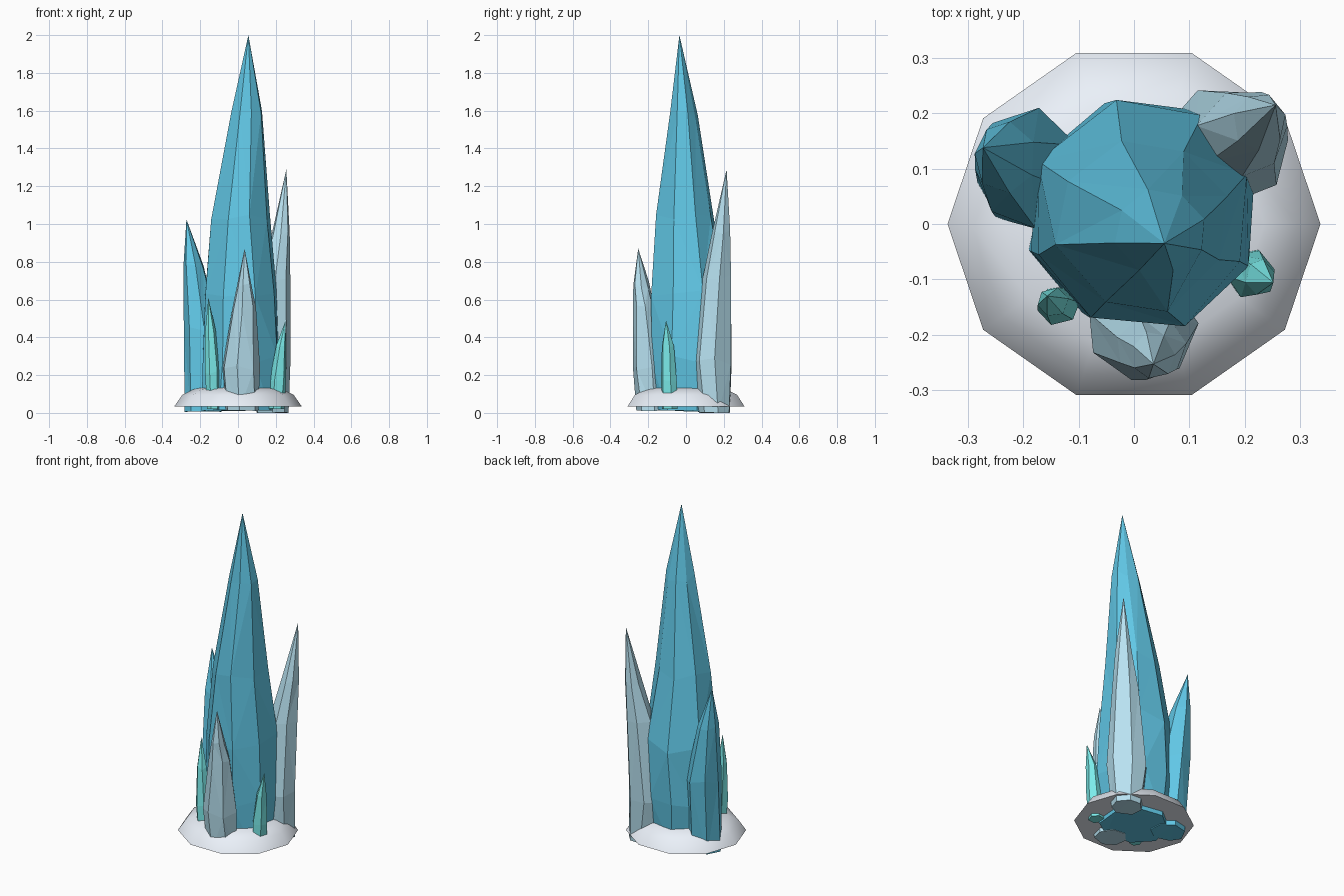
import bpy, bmesh, math, random

random.seed(7)


def material(name, rgb):
    m = bpy.data.materials.new(name)
    m.diffuse_color = (*rgb, 1)
    return m


BLUE = material("deep_ice", (0.12, 0.58, 0.80))
PALE = material("pale_ice", (0.48, 0.76, 0.88))
TEAL = material("teal_ice", (0.20, 0.84, 0.83))
SNOW = material("snow", (0.83, 0.88, 0.95))


def loft(name, rings, sides, tip, mat, phase=0.0, jitter=0.0, z_jitter=0.0, smooth=False):
    """Rings (z, cx, cy, rx, ry) joined upward to a single tip point."""
    bm = bmesh.new()
    loops = []
    for i, (z, cx, cy, rx, ry) in enumerate(rings):
        loop = []
        for k in range(sides):
            a = phase + math.tau * k / sides + random.uniform(-1, 1) * jitter
            s = 1 + random.uniform(-1, 1) * jitter * 0.5
            dz = random.uniform(-1, 1) * z_jitter if i else random.uniform(0, z_jitter * 0.2)
            loop.append(bm.verts.new((cx + rx * s * math.cos(a), cy + ry * s * math.sin(a), z + dz)))
        loops.append(loop)
    apex = bm.verts.new(tip)
    bm.faces.new(loops[0][::-1])
    for k in range(sides):
        j = (k + 1) % sides
        for lo, hi in zip(loops, loops[1:]):
            bm.faces.new((lo[k], lo[j], hi[j], hi[k]))
        bm.faces.new((loops[-1][k], loops[-1][j], apex))
    if not smooth:
        bmesh.ops.triangulate(bm, faces=bm.faces[:])
    bmesh.ops.recalc_face_normals(bm, faces=bm.faces[:])
    me = bpy.data.meshes.new(name)
    bm.to_mesh(me)
    bm.free()
    me.materials.append(mat)
    ob = bpy.data.objects.new(name, me)
    bpy.context.collection.objects.link(ob)
    if smooth:
        bpy.context.view_layer.objects.active = ob
        ob.select_set(True)
        bpy.ops.object.shade_smooth_by_angle(angle=math.radians(50))
        ob.select_set(False)
    return ob


# Central spire
loft("main_crystal", [(0.01, 0.0, 0.01, 0.195, 0.19),
                      (0.28, 0.015, 0.02, 0.215, 0.212),
                      (0.62, 0.015, 0.02, 0.205, 0.21),
                      (1.03, 0.01, -0.003, 0.160, 0.157),
                      (1.57, 0.045, -0.013, 0.082, 0.078)],
     8, (0.055, -0.035, 2.0), BLUE, 0.30, 0.10, 0.03)

# Tall pale shard at the back right
loft("back_right_crystal", [(0.0, 0.180, 0.155, 0.09, 0.085),
                            (0.27, 0.155, 0.137, 0.120, 0.113),
                            (0.72, 0.197, 0.165, 0.082, 0.08),
                            (0.95, 0.225, 0.185, 0.048, 0.05)],
     7, (0.256, 0.215, 1.29), PALE, 0.2, 0.10, 0.02)

# Blue shard on the left
loft("left_crystal", [(0.005, -0.18, 0.075, 0.10, 0.095),
                      (0.45, -0.19, 0.10, 0.10, 0.11),
                      (0.78, -0.235, 0.12, 0.056, 0.066)],
     7, (-0.273, 0.138, 1.025), BLUE, 0.4, 0.10, 0.02)

# Pale shard at the front
loft("front_crystal", [(0.01, 0.02, -0.175, 0.09, 0.085),
                       (0.23, 0.015, -0.19, 0.098, 0.09),
                       (0.55, 0.028, -0.222, 0.064, 0.06),
                       (0.68, 0.035, -0.237, 0.040, 0.042)],
     7, (0.035, -0.253, 0.87), PALE, 0.1, 0.10, 0.02)

# Small teal shards
loft("small_left_crystal", [(0.02, -0.130, -0.142, 0.036, 0.036),
                            (0.22, -0.137, -0.148, 0.038, 0.035),
                            (0.44, -0.146, -0.142, 0.029, 0.027)],
     6, (-0.157, -0.130, 0.61), TEAL, 0.2, 0.10, 0.015)
loft("small_right_crystal", [(0.02, 0.200, -0.085, 0.045, 0.045),
                             (0.17, 0.210, -0.09, 0.045, 0.045),
                             (0.35, 0.228, -0.096, 0.027, 0.034)],
     6, (0.252, -0.106, 0.49), TEAL, 0.2, 0.10, 0.01)

# Ten-sided snow mound
loft("snow_mound", [(0.035, 0, 0, 0.337, 0.325),
                    (0.095, 0, 0, 0.295, 0.285),
                    (0.125, 0, 0, 0.235, 0.225),
                    (0.145, 0, 0, 0.13, 0.125)],
     10, (0, 0, 0.15), SNOW, smooth=True)
